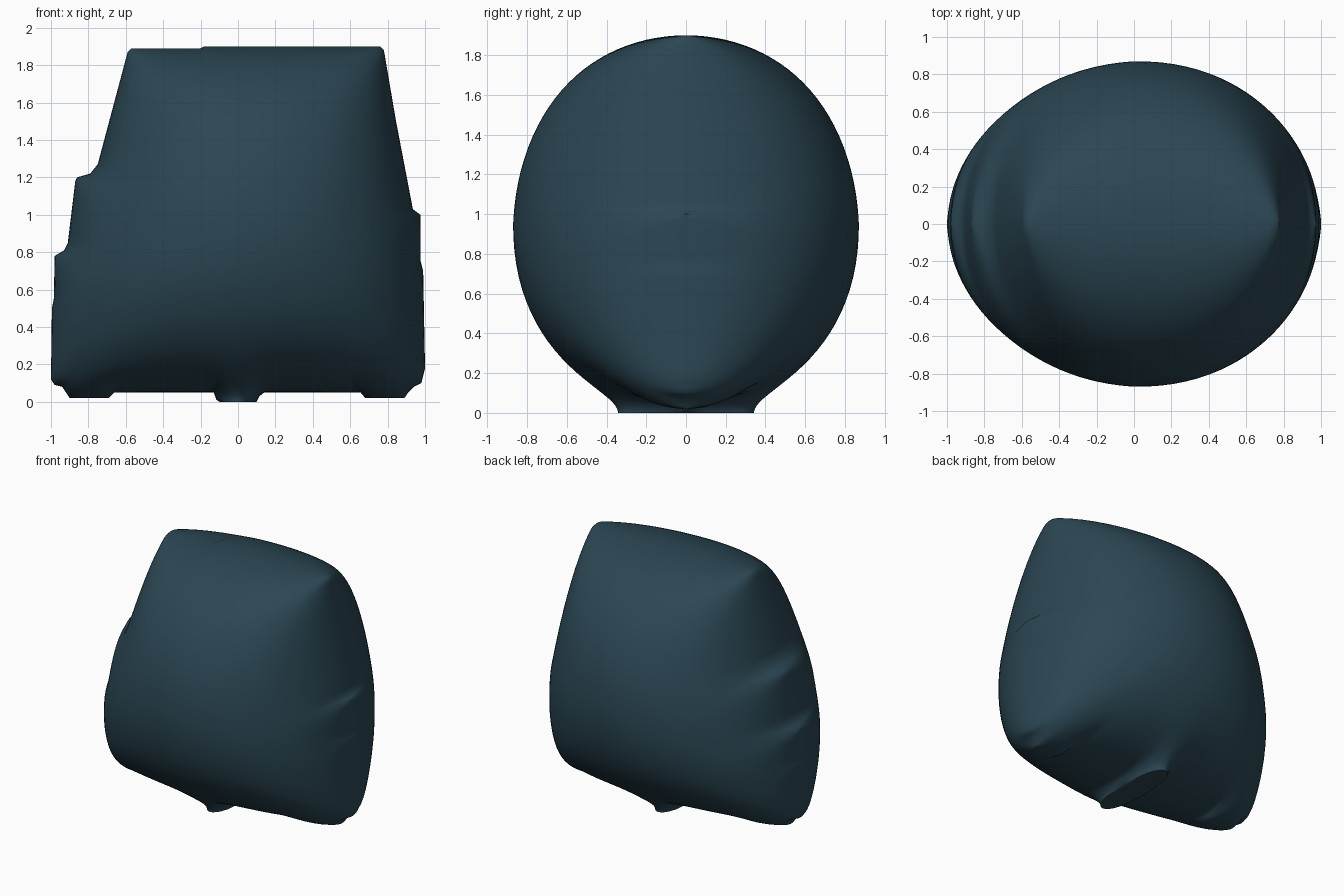
import bpy, bmesh, math
from mathutils import Vector

old = bpy.data.objects.get("Cube")
if old:
    bpy.data.objects.remove(old, do_unlink=True)

RINGS = 26
STEP = 0.035
DEPTH = 0.87
CENTRE = Vector((0, 0.95))

# Outline in x, z, counterclockwise from the left end of the foot
OUTLINE = [
    (-.1, 0), (.1, 0), (.115, .03), (.14, .05), (.655, .05), (.68, .02),
    (.89, .02), (.91, .05), (.94, .08), (.98, .1), (1, .18), (.99, .7),
    (.977, .75), (.975, 1), (.935, 1.03), (.845, 1.5), (.78, 1.88),
    (.76, 1.9), (-.18, 1.9), (-.2, 1.89), (-.57, 1.89), (-.59, 1.87),
    (-.75, 1.27), (-.79, 1.22), (-.86, 1.2), (-.87, 1.18), (-.91, .85),
    (-.93, .81), (-.98, .78), (-.985, .55), (-.995, .5), (-1, .12),
    (-.98, .09), (-.94, .08), (-.9, .02), (-.69, .02), (-.66, .05),
    (-.13, .05), (-.115, .01),
]


def resample(points):
    """Split each outline segment into short even steps."""
    result = []
    for a, b in zip(points, points[1:] + points[:1]):
        a, b = Vector(a), Vector(b)
        on_foot = a.y == 0 and b.y == 0
        n = max(1, math.ceil((b - a).length / (STEP * (0.6 if on_foot else 1))))
        result += [a.lerp(b, i / n) for i in range(n)]
    return result


# Flat disc mesh: rings that crowd towards the rim
rim = resample(OUTLINE)
N = len(rim)
pts = [CENTRE]
for j in range(1, RINGS + 1):
    s = 1 - (1 - j / RINGS) ** 2
    pts += [CENTRE.lerp(p, s) for p in rim]


def index(ring, i):
    return 1 + (ring - 1) * N + i % N


tris = [(0, index(1, i), index(1, i + 1)) for i in range(N)]
quads = [(index(j, i), index(j + 1, i), index(j + 1, i + 1), index(j, i + 1))
         for j in range(1, RINGS) for i in range(N)]

# Only the inside of the foot's sole keeps its thickness at the rim
fixed = set()
for i, p in enumerate(rim):
    if not (p.y < 1e-5 and abs(p.x) < 0.099):
        fixed.add(index(RINGS, i))


def inflate(points, triangles, fixed):
    """Membrane heights under even pressure, by conjugate gradients."""
    count = len(points)
    edge = {}
    load = [0.0] * count
    for t in triangles:
        for k in range(3):
            a, b, c = t[k], t[k - 2], t[k - 1]
            u, v = points[b] - points[a], points[c] - points[a]
            cross = abs(u.x * v.y - u.y * v.x) + 1e-12
            key = (min(b, c), max(b, c))
            edge[key] = edge.get(key, 0) + u.dot(v) / cross / 2
            load[a] += cross / 6
    diag = [0.0] * count
    near = [[] for _ in points]
    for (a, b), w in edge.items():
        diag[a] += w
        diag[b] += w
        if a not in fixed and b not in fixed:
            near[a].append((b, w))
            near[b].append((a, w))
    free = [i for i in range(count) if i not in fixed]
    h = [0.0] * count
    r = [0.0 if i in fixed else load[i] for i in range(count)]
    d = [0.0] * count
    for i in free:
        d[i] = r[i] / diag[i]
    rz = sum(r[i] * d[i] for i in free)
    start = rz
    q = [0.0] * count
    for _ in range(600):
        for i in free:
            total = diag[i] * d[i]
            for k, w in near[i]:
                total -= w * d[k]
            q[i] = total
        alpha = rz / sum(d[i] * q[i] for i in free)
        new = 0.0
        for i in free:
            h[i] += alpha * d[i]
            r[i] -= alpha * q[i]
            new += r[i] * r[i] / diag[i]
        if new < start * 1e-10:
            break
        beta = new / rz
        rz = new
        for i in free:
            d[i] = r[i] / diag[i] + beta * d[i]
    return h


split = [t for a, b, c, d in quads for t in ((a, b, c), (a, c, d))]
height = inflate(pts, tris + split, fixed)
peak = max(height)
depth = [DEPTH * math.sqrt(max(0, h) / peak) for h in height]

# Puffed body: front and back share the rim
bm = bmesh.new()
front = [bm.verts.new((p.x, -y, p.y)) for p, y in zip(pts, depth)]
back = [front[i] if i in fixed else bm.verts.new((p.x, depth[i], p.y))
        for i, p in enumerate(pts)]
for f in tris + quads:
    bm.faces.new([front[i] for i in f])
    bm.faces.new([back[i] for i in reversed(f)])

# Flat sole of the foot
for i in range(N):
    a, b = index(RINGS, i), index(RINGS, i + 1)
    if a in fixed and b in fixed:
        continue
    loop = [front[b], front[a], back[a], back[b]]
    bm.faces.new(list(dict.fromkeys(loop)))
bmesh.ops.recalc_face_normals(bm, faces=bm.faces)

mesh = bpy.data.meshes.new("puffed_body")
bm.to_mesh(mesh)
bm.free()
body = bpy.data.objects.new("puffed_body", mesh)
bpy.context.collection.objects.link(body)

# Dark teal colour
teal = bpy.data.materials.new("dark_teal")
teal.use_nodes = True
colour = (0.024, 0.062, 0.087, 1)
teal.diffuse_color = colour
teal.node_tree.nodes["Principled BSDF"].inputs["Base Color"].default_value = colour
mesh.materials.append(teal)

bpy.ops.object.select_all(action="DESELECT")
body.select_set(True)
bpy.context.view_layer.objects.active = body
bpy.ops.object.shade_smooth_by_angle(angle=math.radians(50))
